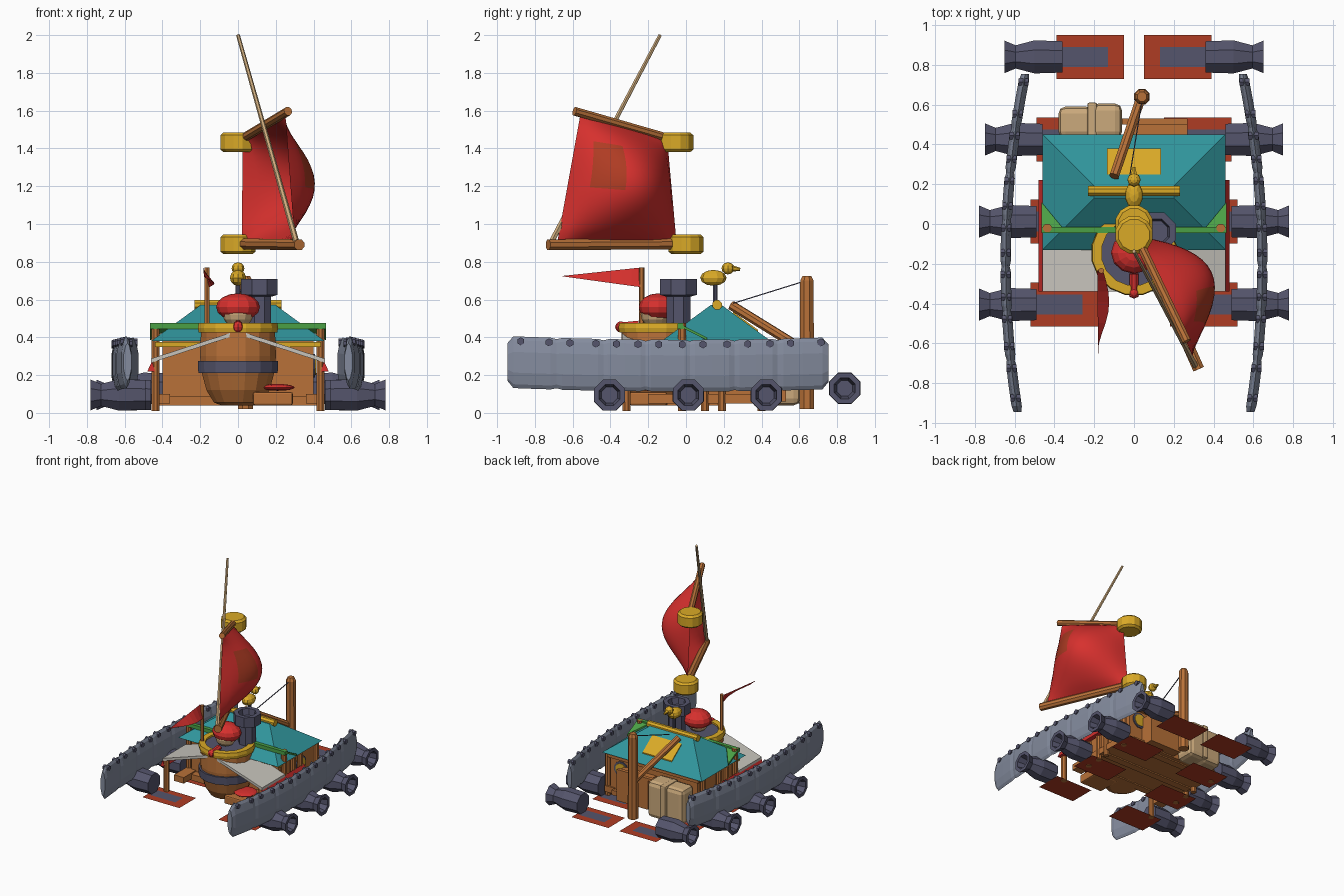
import bpy, bmesh, math
from mathutils import Vector, Matrix

if "Cube" in bpy.data.objects:
    bpy.data.objects.remove(bpy.data.objects["Cube"])

COL = {
    "red": (0.68, 0.03, 0.027), "gold": (0.70, 0.40, 0.02), "teal": (0.03, 0.30, 0.33),
    "green": (0.07, 0.35, 0.06), "navy": (0.09, 0.09, 0.15), "slate": (0.23, 0.26, 0.34),
    "wood": (0.48, 0.165, 0.04), "tan": (0.60, 0.40, 0.20), "cloth": (0.57, 0.55, 0.50),
    "rust": (0.43, 0.045, 0.017)}
MAT = {}
for n, c in COL.items():
    MAT[n] = bpy.data.materials.new(n)
    MAT[n].diffuse_color = (*c, 1)


def finish(name, bm, *mats, smooth=False):
    me = bpy.data.meshes.new(name)
    bmesh.ops.recalc_face_normals(bm, faces=bm.faces)
    for f in bm.faces:
        f.smooth = smooth
    bm.to_mesh(me)
    bm.free()
    for m in mats:
        me.materials.append(MAT[m])
    ob = bpy.data.objects.new(name, me)
    bpy.context.collection.objects.link(ob)
    return ob


def solid(name, verts, faces, mat):
    bm = bmesh.new()
    vs = [bm.verts.new(v) for v in verts]
    for f in faces:
        bm.faces.new([vs[i] for i in f])
    return finish(name, bm, mat)


def box(name, x0, x1, y0, y1, z0, z1, mat, bevel=0):
    bm = bmesh.new()
    bmesh.ops.create_cube(bm, size=1)
    for v in bm.verts:
        v.co = Vector(((x0 + x1) / 2 + v.co.x * (x1 - x0), (y0 + y1) / 2 + v.co.y * (y1 - y0),
                       (z0 + z1) / 2 + v.co.z * (z1 - z0)))
    if bevel:
        bmesh.ops.bevel(bm, geom=bm.edges[:], offset=bevel, segments=2, affect='EDGES', profile=0.5)
    return finish(name, bm, mat)


def lathe(name, prof, origin, axis, sides, mat, closed=False):
    """Turn (radius, distance) points around an axis."""
    bm = bmesh.new()
    q = Vector(axis).to_track_quat('Z', 'Y')
    rings = []
    for r, t in prof:
        rings.append([bm.verts.new(Vector(origin) + q @ Vector((
            r * math.cos(2 * math.pi * (i + .5) / sides), r * math.sin(2 * math.pi * (i + .5) / sides), t)))
            for i in range(sides)])
    pairs = list(zip(rings, rings[1:])) + ([(rings[-1], rings[0])] if closed else [])
    for a, b in pairs:
        for i in range(sides):
            j = (i + 1) % sides
            bm.faces.new((a[i], a[j], b[j], b[i]))
    if not closed:
        bm.faces.new(rings[0])
        bm.faces.new(rings[-1])
    return finish(name, bm, mat)


def rod(name, a, b, r, mat, sides=8, r2=None):
    a, b = Vector(a), Vector(b)
    return lathe(name, [(r, 0), (r if r2 is None else r2, (b - a).length)], a, b - a, sides, mat)


def ball(name, c, rad, mat, u=12, v=8):
    bm = bmesh.new()
    bmesh.ops.create_uvsphere(bm, u_segments=u, v_segments=v, radius=1,
                              matrix=Matrix.Translation(c) @ Matrix.Diagonal((*rad, 1)))
    return finish(name, bm, mat)


# side shields: seven lens-shaped panels following a curve, with rivets
def shield_x(y):
    return 0.645 - 0.108 * (y + 0.2) ** 2


EDGES = [-0.945, -0.685, -0.437, -0.214, 0.02, 0.257, 0.484, 0.754]
LENS = [(0, 1), (.5, .85), (1, .4), (1, -.4), (.5, -.85), (0, -1), (-.5, -.85), (-1, -.4), (-1, .4), (-.5, .85)]
for s, side in ((-1, "left"), (1, "right")):
    for k in range(7):
        y0, y1 = EDGES[k], EDGES[k + 1]
        bm = bmesh.new()
        rings = []
        for t in (0, .12, .5, .88, 1):
            y = y0 + (y1 - y0) * t
            h = 0.137 if 0 < t < 1 else 0.130
            if (k == 0 and t == 0) or (k == 6 and t == 1):
                h = 0.10
            zc = 0.25 + 0.022 * (y + 0.0) ** 2
            w = 0.026 if 0 < t < 1 else 0.020
            rings.append([bm.verts.new((s * (shield_x(y) + w * a), y, zc + h * b)) for a, b in LENS])
        for a, b in zip(rings, rings[1:]):
            for i in range(10):
                bm.faces.new((a[i], a[(i + 1) % 10], b[(i + 1) % 10], b[i]))
        bm.faces.new(rings[0])
        bm.faces.new(rings[-1])
        finish(f"{side}_shield_panel", bm, "slate")
        for y in (y0 + 0.07, y1 - 0.04):
            x = shield_x(y)
            rod(f"{side}_shield_rivet", (s * (x - .024), y, .362 + .022 * y * y),
                (s * (x + .026), y, .362 + .022 * y * y), .021, "navy", 6)
    # barrels with flared mouths, each beside a flat pad
    for xo, y, z in ((.52, -.405, .095), (.52, .012, .095), (.49, .425, .095), (.39, .84, .13)):
        lathe(f"{side}_gun", [(.085, 0), (.09, .14), (.063, .235), (.088, .29), (.06, .29), (.045, .22)],
              (s * (xo - .03), y, z), (s, 0, 0), 8, "navy")
        for nm, a, b, h, zz, m in (("pad", .34, 0, .11, 0, "rust"), ("pad_inlay", .26, .03, .05, .003, "navy")):
            zp = z - .08 + zz
            solid(f"{side}_{nm}", [(s * (xo - a), y - h, zp), (s * (xo - b), y - h, zp),
                                   (s * (xo - b), y + h, zp), (s * (xo - a), y + h, zp)], [(0, 1, 2, 3)], m)
    # posts, awning, hanging trim and roof brace
    for y, top in ((-.315, .28), (-.02, .475), (.10, .37), (.19, .37), (.40, .38)):
        rod(f"{side}_post", (s * .437, y, .01), (s * .437, y, top), .023, "wood")
    solid(f"{side}_awning", [(s * x, y, z + d) for d in (0, .022) for x, z in ((.0, .415), (.46, .265))
                             for y in (-.34, -.04)],
          [(0, 1, 3, 2), (4, 5, 7, 6), (0, 1, 5, 4), (2, 3, 7, 6), (0, 2, 6, 4), (1, 3, 7, 5)], "cloth")
    solid(f"{side}_red_trim", [(s * .455, -.34, .275), (s * .455, .22, .275), (s * .48, .22, .22),
                               (s * .48, -.34, .22), (s * .44, -.34, .22), (s * .44, .22, .22)],
          [(0, 1, 2, 3), (0, 1, 5, 4), (2, 3, 4, 5), (0, 3, 4), (1, 2, 5)], "red")
    tri = [(.465, -.03), (.465, .11), (.35, -.03)]
    solid(f"{side}_green_brace", [(s * x, y, .455 - (y + .03) * .5 + d) for d in (0, .015) for x, y in tri],
          [(0, 1, 2), (3, 4, 5), (0, 1, 4, 3), (1, 2, 5, 4), (2, 0, 3, 5)], "green")
    box(f"{side}_floor_beam", *sorted((s * .36, s * .45)), -.2, .43, .05, .10, "wood")

# wooden cabin, floor and cross beams
box("cabin", -.40, .40, -.04, .42, .08, .385, "wood")
box("floor", -.37, .37, -.10, .45, .05, .09, "wood")
for y in (-.10, .12, .36):
    box("cross_beam", -.42, .42, y, y + .06, .04, .07, "wood")
box("eave_beam_front", -.44, .44, -.08, -.05, .35, .375, "gold")
box("eave_beam_back", -.42, .42, .42, .44, .35, .375, "wood")
box("back_shelf", -.02, .27, .42, .53, .06, .30, "wood")
box("back_shelf_rail", -.06, .27, .50, .53, .30, .32, "wood")
rod("round_window_rim", (.30, .42, .27), (.30, .428, .27), .065, "navy", 12)
rod("round_window", (.30, .42, .27), (.30, .432, .27), .05, "gold", 12)
rod("side_window_rim", (.40, .25, .25), (.408, .25, .25), .065, "navy", 12)
rod("side_window", (.40, .25, .25), (.412, .25, .25), .05, "gold", 12)
box("bench", .08, .29, -.30, -.10, .04, .11, "wood", .01)
ball("bench_cushion", (.21, -.2, .135), (.09, .09, .018), "red")
box("sack_left", -.38, -.205, .43, .59, .04, .33, "tan", .035)
box("sack_right", -.215, -.06, .43, .605, .04, .34, "tan", .035)
box("sack_strap", -.235, -.185, .44, .61, .05, .335, "tan", .01)

# hipped roof with ridge bar, green beam and gold hatch
solid("roof", [(-.46, -.13, .38), (.46, -.13, .38), (.46, .45, .38), (-.46, .45, .38),
               (-.2, .13, .57), (.2, .13, .57), (.2, .19, .57), (-.2, .19, .57)],
      [(0, 1, 2, 3), (4, 5, 6, 7), (0, 1, 5, 4), (1, 2, 6, 5), (2, 3, 7, 6), (3, 0, 4, 7)], "teal")
rod("ridge_bar", (-.23, .165, .572), (.23, .165, .572), .027, "gold")
box("green_beam", -.465, .465, -.045, -.015, .445, .475, "green")
solid("roof_hatch", [(x, y, .57 - (y - .19) * .731 + d) for d in (0, .009)
                     for x, y in ((-.135, .25), (.135, .25), (.135, .38), (-.135, .38))],
      [(0, 1, 2, 3), (4, 5, 6, 7), (0, 1, 5, 4), (1, 2, 6, 5), (2, 3, 7, 6), (3, 0, 4, 7)], "gold")

# front tub with band, rim and lookout figure
TUB = (0, -.145, 0)
lathe("tub", [(.09, .04), (.13, .055), (.17, .12), (.195, .21), (.205, .3), (.2, .43)], TUB, (0, 0, 1), 16, "wood")
lathe("tub_band", [(.196, .21), (.214, .21), (.217, .275), (.196, .275)], TUB, (0, 0, 1), 16, "navy", True)
lathe("tub_rim", [(.165, .425), (.212, .425), (.217, .45), (.212, .475), (.165, .475)], TUB, (0, 0, 1), 16, "gold", True)
rod("tub_well", (0, -.145, .43), (0, -.145, .46), .17, "navy", 16)
ball("lookout_face", (0, -.16, .52), (.08, .08, .07), "tan")
ball("lookout_cap", (0, -.145, .56), (.116, .105, .073), "red")
rod("tub_nozzle", (0, -.25, .465), (0, -.35, .455), .025, "red")
ball("tub_nozzle_tip", (0, -.345, .455), (.03, .03, .03), "red", 8, 6)

# chimney
lathe("chimney", [(.068, .38), (.068, .615), (.105, .625), (.105, .71), (.07, .71), (.06, .66)],
      (.113, -.04, 0), (0, 0, 1), 8, "navy")

# bird weather vane
rod("bird_post", (0, .155, .57), (0, .155, .70), .013, "navy")
ball("bird_body", (0, .145, .715), (.045, .07, .042), "gold", 10, 6)
ball("bird_head", (0, .222, .765), (.034, .034, .032), "gold", 8, 6)
rod("bird_beak", (0, .24, .765), (0, .287, .76), .018, "gold", 6, .008)

# rear pole with strut and rope
rod("rear_pole", (.04, .64, .02), (.04, .64, .70), .042, "wood", 8, .038)
rod("rear_pole_cap", (.04, .64, .70), (.04, .64, .725), .038, "wood", 8, .025)
rod("rear_strut", (-.10, .24, .57), (.03, .62, .335), .026, "wood")
rod("rear_rope", (-.02, .25, .58), (.04, .62, .695), .004, "navy", 4)

# sail rig: two gold hubs, boom, yard and long spar
for nm, y, z in (("lower_hub", 0, .84), ("upper_hub", -.055, 1.38)):
    lathe(nm, [(.08, 0), (.097, .015), (.097, .09), (.08, .105)], (0, y, z), (0, 0, 1), 12, "gold")
rod("boom", (0.01, -.02, .895), (.325, -.73, .89), .031, "wood")
rod("yard", (0.02, -.08, 1.45), (.265, -.59, 1.597), .024, "wood")
rod("spar", (.31, -.715, .9), (0, -.137, 2.0), .016, "tan", 6, .010)

# billowing sail with a patch
A, B, C, D = (Vector(p) for p in ((.02, -.05, .90), (.30, -.68, .91), (.25, -.56, 1.575), (.025, -.10, 1.455)))
bm = bmesh.new()
N = 16
g = []
for i in range(N + 1):
    row = []
    for j in range(N + 1):
        u, v = i / N, j / N
        p = A.lerp(B, u).lerp(D.lerp(C, u), v)
        row.append(bm.verts.new(p + Vector((.91, .40, 0)) * .265 * (math.sin(math.pi * u) * math.sin(math.pi * v)) ** .8))
    g.append(row)
for i in range(N):
    for j in range(N):
        f = bm.faces.new((g[i][j], g[i + 1][j], g[i + 1][j + 1], g[i][j + 1]))
        f.material_index = int(10 <= i < 14 and 7 <= j < 13)
finish("sail", bm, "red", "rust", smooth=True)

# pennant on its staff
rod("pennant_staff", (-.165, -.235, .43), (-.165, -.235, .77), .015, "wood", 6)
bm = bmesh.new()
prev = None
for i in range(9):
    t = i / 8
    y = -.235 - .42 * t
    x = -.165 - .015 * t
    wave = .04 * math.sin(math.pi * min(1, t * 1.2))
    cur = [bm.verts.new((x - .02 * (1 - t), y, .77 - .045 * t)),
           bm.verts.new((x + wave + .01 * (1 - t), y, .665 + .058 * t))]
    if prev:
        bm.faces.new((prev[0], prev[1], cur[1], cur[0]))
    prev = cur
finish("pennant", bm, "red")

for m in bpy.data.materials:
    if m.users and not m.is_grease_pencil:
        m.use_nodes = True
        m.node_tree.nodes["Principled BSDF"].inputs["Base Color"].default_value = m.diffuse_color
